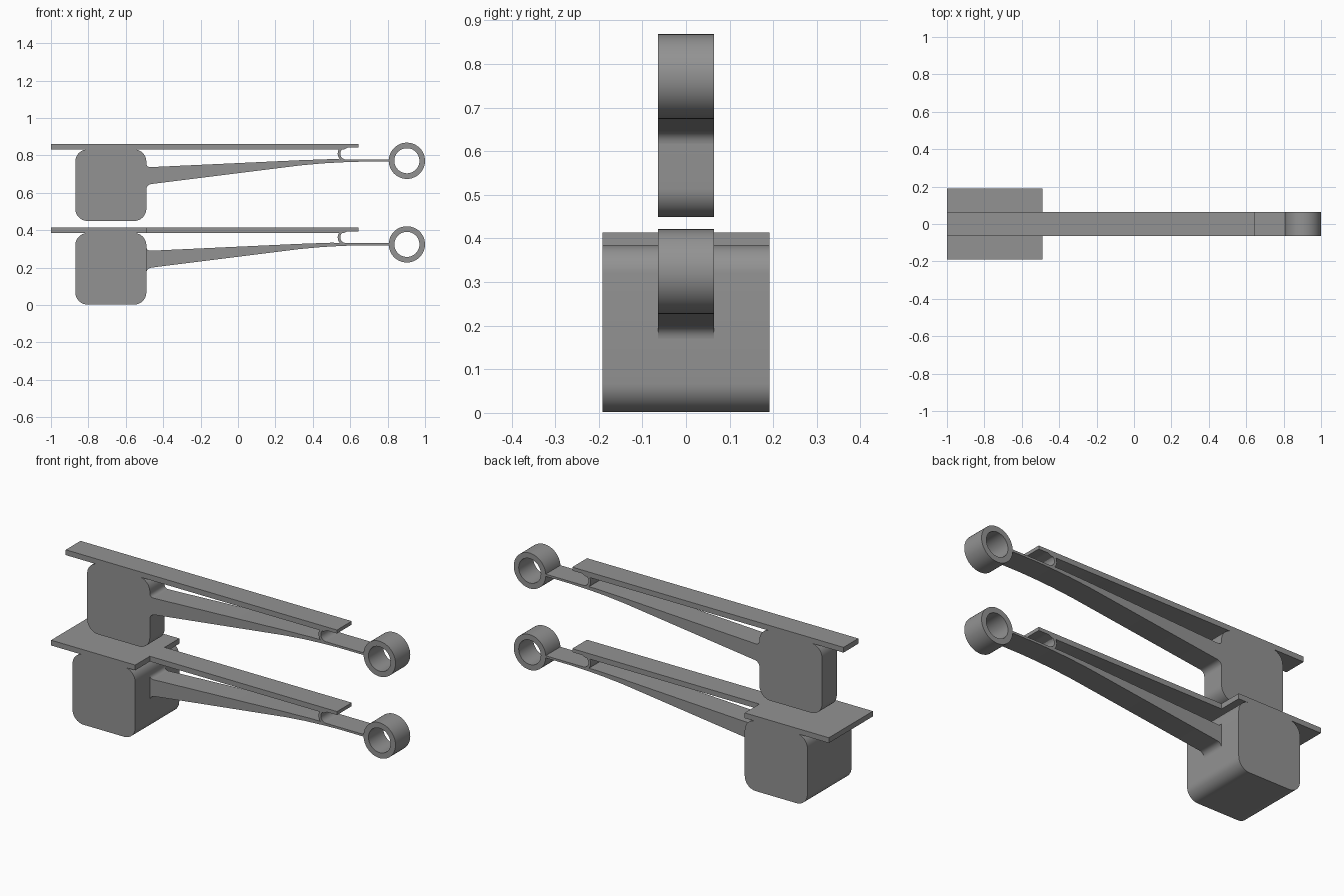
import bpy, bmesh, math

if "Cube" in bpy.data.objects:
    bpy.data.objects.remove(bpy.data.objects["Cube"])

grey = bpy.data.materials.new("mid grey")
grey.diffuse_color = (0.29, 0.29, 0.29, 1)
grey.use_nodes = True
grey.node_tree.nodes["Principled BSDF"].inputs["Base Color"].default_value = grey.diffuse_color

HALF = 0.064       # half width of the slim parts
WIDE = 0.191       # half width of the lower block and its plate


def finish(bm, name):
    bmesh.ops.recalc_face_normals(bm, faces=bm.faces[:])
    me = bpy.data.meshes.new(name)
    bm.to_mesh(me)
    bm.free()
    me.materials.append(grey)
    me.shade_smooth()
    me.set_sharp_from_angle(angle=math.radians(30))
    ob = bpy.data.objects.new(name, me)
    bpy.context.collection.objects.link(ob)
    return ob


def extrude(name, profile, half, dz):
    """Extrude an (x, z) outline symmetrically along y."""
    bm = bmesh.new()
    face = bm.faces.new([bm.verts.new((x, -half, z + dz)) for x, z in profile])
    new = bmesh.ops.extrude_face_region(bm, geom=[face])["geom"]
    bmesh.ops.translate(bm, vec=(0, 2 * half, 0),
                        verts=[v for v in new if isinstance(v, bmesh.types.BMVert)])
    return finish(bm, name)


def arc(cx, cz, r, a0, a1, n=10):
    angles = [math.radians(a0 + (a1 - a0) * i / n) for i in range(n + 1)]
    return [(cx + r * math.cos(a), cz + r * math.sin(a)) for a in angles]


def box(x0, x1, z0, z1):
    return [(x0, z0), (x1, z0), (x1, z1), (x0, z1)]


def rounded(x0, x1, z0, z1, r):
    return (arc(x1 - r, z1 - r, r, 0, 90) + arc(x0 + r, z1 - r, r, 90, 180)
            + arc(x0 + r, z0 + r, r, 180, 270) + arc(x1 - r, z0 + r, r, 270, 360))


def ring(name, cx, cz, r_in, r_out, half):
    bm = bmesh.new()
    vs = [bm.verts.new((cx + r, y, cz)) for r, y in
          ((r_in, -half), (r_out, -half), (r_out, half), (r_in, half))]
    es = [bm.edges.new((vs[i], vs[(i + 1) % 4])) for i in range(4)]
    bmesh.ops.spin(bm, geom=vs + es, cent=(cx, 0, cz), axis=(0, 1, 0),
                   angle=2 * math.pi, steps=48, use_duplicate=False)
    bmesh.ops.remove_doubles(bm, verts=bm.verts[:], dist=1e-4)
    return finish(bm, name)


def lever(prefix, dz, block_half):
    # Rounded block
    extrude(prefix + "_block", rounded(-0.87, -0.49, 0.002, 0.385, 0.066), block_half, dz)

    # Top plate: mounting end, then slim strip with a thinner tip
    extrude(prefix + "_plate", box(-1, -0.49, 0.384, 0.413), block_half, dz)
    extrude(prefix + "_strip", [(-0.49, 0.384), (0.565, 0.384), (0.585, 0.394),
                                (0.645, 0.394), (0.645, 0.413), (-0.49, 0.413)], HALF, dz)

    # Tapered arm with filleted root, thinning to a flexure
    root_low = arc(-0.46, 0.17, 0.03, 180, 97, 6)
    root_top = arc(-0.47, 0.31, 0.02, 273, 180, 6)
    extrude(prefix + "_arm",
            [(-0.495, 0.17)] + root_low
            + [(0.33, 0.299), (0.45, 0.310), (0.56, 0.316), (0.65, 0.319), (0.815, 0.319),
               (0.815, 0.331), (0.60, 0.331), (0.50, 0.333), (0.33, 0.327)]
            + root_top + [(-0.495, 0.31)], HALF, dz)

    # Curved hook joining arm and strip
    extrude(prefix + "_hook", arc(0.578, 0.362, 0.045, 95, 265, 16)
            + arc(0.578, 0.362, 0.031, 270, 90, 16), HALF, dz)

    # End ring
    ring(prefix + "_ring", 0.903, 0.324, 0.067, 0.097, HALF)\
        .location.z = dz


lever("lower", 0.0, WIDE)
lever("upper", 0.447, HALF)
